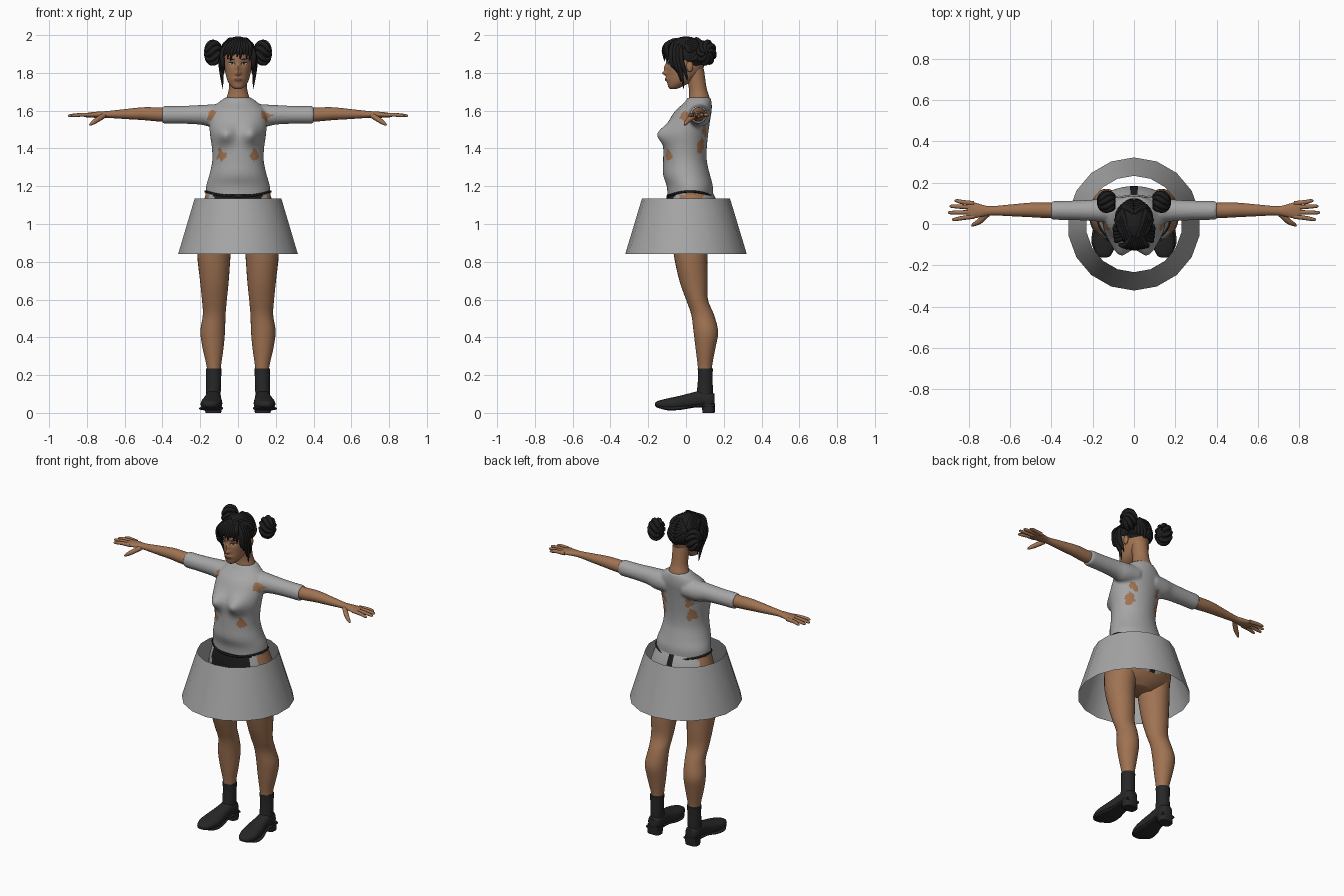
import bpy, bmesh
from math import sin, cos, pi, exp, radians, copysign
from mathutils import Vector, noise
from mathutils.bvhtree import BVHTree

if "Cube" in bpy.data.objects:
    bpy.data.objects.remove(bpy.data.objects["Cube"])


def material(name, r, g, b):
    m = bpy.data.materials.new(name)
    m.use_nodes = True
    m.diffuse_color = (r, g, b, 1)
    node = next(n for n in m.node_tree.nodes if n.type == 'BSDF_PRINCIPLED')
    node.inputs["Base Color"].default_value = (r, g, b, 1)
    node.inputs["Roughness"].default_value = 0.8
    return m


SKIN = material("skin brown", .35, .17, .085)
GREY = material("cloth grey", .38, .38, .38)
HAIR = material("hair black", .012, .012, .013)
SHOE = material("shoe charcoal", .02, .02, .021)
LIP = material("lip brown", .22, .075, .05)
WHITE = material("eye white", .5, .45, .4)


def spline(rows, steps):
    """Catmull-Rom interpolation between cross-sections."""
    v = [Vector(r) for r in rows]
    out = []
    for i in range(len(v) - 1):
        a, b, c, d = v[max(i - 1, 0)], v[i], v[i + 1], v[min(i + 2, len(v) - 1)]
        for k in range(steps):
            t = k / steps
            out.append(b + (c - a) * (t / 2) + (a * 2 - b * 5 + c * 4 - d) * (t * t / 2)
                       + (b * 3 - a - c * 3 + d) * (t ** 3 / 2))
    return out + [v[-1]]


def loft(bm, axis, rows, n=28, steps=4, power=1.0, side=1):
    """Skin rows of (position, centre a, centre b, radius a, radius b)."""
    rings = []
    for t, a, b, ra, rb in spline(rows, steps):
        ring = []
        for k in range(n):
            c, s = cos(2 * pi * k / n), sin(2 * pi * k / n)
            p = a + ra * copysign(abs(c) ** power, c)
            q = b + rb * copysign(abs(s) ** power, s)
            co = {'x': (t, p, q), 'y': (p, t, q), 'z': (p, q, t)}[axis]
            ring.append(bm.verts.new((co[0] * side, co[1], co[2])))
        rings.append(ring)
    for r, s in zip(rings, rings[1:]):
        for k in range(n):
            bm.faces.new((r[k], r[(k + 1) % n], s[(k + 1) % n], s[k]))
    bm.faces.new(rings[0])
    bm.faces.new(rings[-1])


def finish(name, bm, *mats, mirror=False, angle=50):
    bmesh.ops.recalc_face_normals(bm, faces=bm.faces)
    me = bpy.data.meshes.new(name)
    bm.to_mesh(me)
    bm.free()
    ob = bpy.data.objects.new(name, me)
    bpy.context.collection.objects.link(ob)
    for m in mats:
        me.materials.append(m)
    bpy.context.view_layer.objects.active = ob
    bpy.ops.object.select_all(action='DESELECT')
    ob.select_set(True)
    bpy.ops.object.shade_smooth_by_angle(angle=radians(angle))
    if mirror:
        ob.modifiers.new("mirror", 'MIRROR').use_clip = False
    return ob


def simple(name, mat, axis, rows, mirror=False, **kw):
    bm = bmesh.new()
    loft(bm, axis, rows, **kw)
    return finish(name, bm, mat, mirror=mirror)


def paint(ob, rule):
    for p in ob.data.polygons:
        p.material_index = rule(p.center)


def ball(bm, centre, radii, u=16, v=10):
    made = bmesh.ops.create_uvsphere(bm, u_segments=u, v_segments=v, radius=1)["verts"]
    for w in made:
        w.co = Vector(centre) + Vector([w.co[i] * radii[i] for i in range(3)])


def locks(name, mat, paths, depth, mirror=False, sides=2):
    """Tapered tubes; each path is a list of (x, y, z, thickness)."""
    cu = bpy.data.curves.new(name, 'CURVE')
    cu.dimensions = '3D'
    cu.bevel_depth, cu.bevel_resolution, cu.use_fill_caps = depth, sides, True
    for path in paths:
        pts = spline(path, 5)
        sp = cu.splines.new('POLY')
        sp.points.add(len(pts) - 1)
        for p, q in zip(sp.points, pts):
            p.co = (q[0], q[1], q[2], 1)
            p.radius = max(q[3], .05)
    ob = bpy.data.objects.new(name, cu)
    bpy.context.collection.objects.link(ob)
    cu.materials.append(mat)
    bpy.ops.object.select_all(action='DESELECT')
    bpy.context.view_layer.objects.active = ob
    ob.select_set(True)
    bpy.ops.object.convert(target='MESH')
    ob = bpy.context.view_layer.objects.active
    bpy.ops.object.shade_smooth_by_angle(angle=radians(60))
    if mirror:
        ob.modifiers.new("mirror", 'MIRROR')


# shirt: torso and sleeves fused into one skin
bm = bmesh.new()
loft(bm, 'z', [(1.14, 0, .022, .172, .12), (1.2, 0, .02, .169, .122), (1.26, 0, .003, .152, .124),
               (1.33, 0, -.005, .137, .116), (1.4, 0, -.005, .138, .115), (1.48, 0, 0, .149, .118),
               (1.55, 0, .02, .153, .108), (1.6, 0, .04, .145, .096), (1.64, 0, .062, .108, .074),
               (1.67, 0, .07, .067, .06)], n=48, steps=5)
for v in bm.verts:
    if v.co.y < 0:
        v.co.y -= .048 * exp(-((abs(v.co.x) - .07) / .045) ** 2 - ((v.co.z - 1.475) / .05) ** 2)
for s in (1, -1):
    loft(bm, 'x', [(.06, .068, 1.575, .065, .06), (.14, .068, 1.573, .06, .06), (.2, .066, 1.578, .052, .052),
                   (.3, .066, 1.578, .047, .047), (.38, .066, 1.578, .046, .047), (.4, .066, 1.578, .044, .045)], side=s)
shirt = finish("shirt", bm, GREY, SKIN)
rm = shirt.modifiers.new("fuse", 'REMESH')
rm.mode, rm.voxel_size, rm.use_smooth_shade = 'VOXEL', .008, True
sm = shirt.modifiers.new("soften", 'SMOOTH')
sm.iterations = 4
for m in ("fuse", "soften"):
    bpy.ops.object.modifier_apply(modifier=m)
TEARS = [((.095, -.1, 1.365), .03), ((.105, .085, 1.415), .036), ((.09, .11, 1.49), .03), ((.145, -.005, 1.575), .03)]


def torn(c):
    p = Vector((abs(c.x), c.y, c.z))
    rough = .022 * noise.noise(c * 38)
    hip = p.z < 1.142 + .9 * p.x ** 2 and 0 < p.y < .09
    return int(hip or any((p - Vector(t)).length + rough < r for t, r in TEARS))


paint(shirt, torn)

# waistband cord that dips at the centre
band = []
for k in range(41):
    a = 2 * pi * k / 40
    band.append((.172 * cos(a), .022 + .121 * sin(a), 1.146 + .026 * cos(a) ** 2, 1))
locks("waistband", HAIR, [band], .006)

# hips with underwear painted by direction
hips = simple("hips", SKIN, 'z', [(1.19, 0, .02, .158, .11), (1.12, 0, .028, .183, .135), (1.04, 0, .035, .205, .148),
                                  (.96, 0, .035, .212, .138), (.9, 0, .03, .18, .11), (.86, 0, .03, .09, .07)], n=64, steps=6)
hips.data.materials.append(GREY)
hips.data.materials.append(HAIR)


def underwear(c):
    x, low = abs(c.x), .93 + 1.1 * max(abs(c.x) - .04, 0)
    if c.z < low:
        return 0
    if c.y < -.03:
        return 2 if x < .13 else 1
    return (2 if x < .015 else 1) if c.y > .09 else 0


paint(hips, underwear)

# open flared skirt
bm = bmesh.new()
bmesh.ops.create_cone(bm, segments=18, radius1=.322, radius2=.233, depth=.295, cap_ends=False)
bmesh.ops.translate(bm, verts=bm.verts, vec=(0, 0, .9875))
finish("skirt", bm, GREY)

# legs, socks and shoes
simple("leg", SKIN, 'z', [(1.0, .115, .03, .09, .11), (.84, .127, .025, .088, .09), (.7, .125, .04, .076, .075),
                          (.6, .125, .058, .066, .058), (.52, .126, .088, .06, .06), (.43, .134, .105, .065, .065),
                          (.34, .132, .103, .055, .052), (.24, .128, .1, .037, .037), (.15, .128, .1, .034, .034)], mirror=True)
simple("sock", SHOE, 'z', [(.236, .129, .102, .041, .04), (.18, .129, .102, .04, .039), (.12, .13, .1, .039, .042),
                           (.06, .132, .095, .038, .045)], mirror=True)
simple("shoe", SHOE, 'y', [(-.163, .145, .045, .012, .008), (-.15, .145, .045, .034, .018), (-.1, .143, .046, .054, .03),
                           (-.04, .138, .052, .055, .037), (.02, .134, .064, .046, .04), (.08, .131, .075, .042, .042),
                           (.13, .13, .07, .04, .04), (.152, .13, .07, .025, .03)], power=.8, mirror=True)
simple("shoe_sole", SHOE, 'y', [(-.158, .146, .037, .025, .006), (-.1, .144, .024, .06, .01), (-.03, .14, .026, .06, .01),
                                (.04, .134, .036, .045, .008), (.15, .131, .04, .044, .01)], power=.7, mirror=True)
simple("shoe_heel", SHOE, 'z', [(.05, .131, .118, .045, .036), (0, .131, .12, .042, .032)], power=.7, mirror=True)

# forearms, hands and fingers
simple("forearm", SKIN, 'x', [(.34, .066, 1.58, .036, .038), (.42, .066, 1.58, .037, .037), (.5, .068, 1.584, .035, .034),
                              (.6, .066, 1.582, .028, .026), (.69, .064, 1.58, .022, .018), (.73, .064, 1.579, .028, .017),
                              (.78, .066, 1.577, .04, .014), (.805, .067, 1.576, .038, .011)], mirror=True)
fingers = []
for y, tip, fan in ((.1, .868, .012), (.08, .892, .006), (.057, .9, -.002), (.036, .88, -.014)):
    fingers.append([(.775, y, 1.577, 1), (.83, y + fan * .5, 1.578, .95), (tip - .012, y + fan, 1.574, .75), (tip, y + fan, 1.572, .35)])
fingers.append([(.71, .048, 1.574, 1.3), (.745, .015, 1.552, 1.25), (.77, 0, 1.535, .95), (.785, -.008, 1.524, .4)])
locks("fingers", SKIN, fingers, .011, mirror=True, sides=3)

# neck and head with nose, lips and eye sockets pushed out of the skull
simple("neck", SKIN, 'z', [(1.63, 0, .07, .07, .06), (1.67, 0, .07, .06, .055), (1.72, 0, .062, .048, .047), (1.82, 0, .045, .05, .05)])
bm = bmesh.new()
loft(bm, 'z', [(1.714, 0, -.068, .014, .015), (1.726, 0, -.058, .034, .036), (1.755, 0, -.035, .054, .064), (1.8, 0, -.012, .067, .091),
               (1.85, 0, -.002, .075, .102), (1.9, 0, 0, .078, .105), (1.94, 0, 0, .07, .09), (1.975, 0, .005, .04, .05),
               (1.985, 0, .005, .01, .01)], n=64, steps=7)
for v in bm.verts:
    x, y, z = v.co
    if y < 0:
        bridge = .014 * exp(-(x / .011) ** 2 - ((z - 1.825) / .022) ** 2)
        tip = .022 * exp(-(x / .014) ** 2 - ((z - 1.797) / .01) ** 2)
        mouth = .011 * exp(-(x / .025) ** 2 - ((z - 1.766) / .012) ** 2)
        socket = .008 * exp(-((abs(x) - .03) / .018) ** 2 - ((z - 1.848) / .012) ** 2)
        v.co.y -= bridge + tip + mouth - socket
surface = BVHTree.FromBMesh(bm)
for s in (1, -1):
    ball(bm, (.077 * s, .02, 1.835), (.01, .018, .03))
finish("head", bm, SKIN)


def plates(name, mat, cx, cz, w, h, lift, tilt=0, both=True):
    """Thin oval plates laid on the face."""
    bm = bmesh.new()
    for s in (1, -1) if both else (1,):
        def on(u, v):
            x, z = cx + w * u, cz + h * v + tilt * w * u
            hit = surface.ray_cast(Vector((x * s, -1, z)), Vector((0, 1, 0)))[0]
            return bm.verts.new((x * s, (hit.y if hit else -.05) - lift, z))
        mid, n = on(0, 0), 20
        inner = [on(.5 * cos(2 * pi * k / n), .5 * sin(2 * pi * k / n)) for k in range(n)]
        outer = [on(cos(2 * pi * k / n), sin(2 * pi * k / n)) for k in range(n)]
        for k in range(n):
            j = (k + 1) % n
            bm.faces.new((mid, inner[k], inner[j]))
            bm.faces.new((inner[k], outer[k], outer[j], inner[j]))
    finish(name, bm, mat)


plates("eye_lines", HAIR, .032, 1.85, .019, .0075, .0015, .12)
plates("eye_whites", WHITE, .032, 1.848, .015, .005, .0025, .12)
plates("irises", HAIR, .031, 1.848, .005, .005, .0035)
plates("eyebrows", HAIR, .036, 1.873, .021, .0035, .002, .15)
plates("lips", LIP, 0, 1.765, .023, .009, .0015, 0, False)
plates("nostrils", LIP, .007, 1.788, .004, .002, .0015)

# hair cap cut along a hairline that slopes down to the nape
C, R = Vector((0, 0, 1.893)), Vector((.089, .112, .1))
bm = bmesh.new()
ball(bm, C, R, 40, 28)
bmesh.ops.bisect_plane(bm, geom=bm.verts[:] + bm.edges[:] + bm.faces[:], plane_co=(0, -.1, 1.925),
                       plane_no=(0, .6, 1), clear_inner=True)
finish("hair_cap", bm, HAIR)


def scalp(az, el, r):
    d = Vector((cos(el) * sin(az), -cos(el) * cos(az), sin(el)))
    return (*(C + Vector([d[i] * R[i] for i in range(3)])), r)


# combed strands running to the buns, from the brow and from the nape
strands = []
for k in range(7):
    a = .1 + k * .22
    strands.append([scalp(a, .35, .5), scalp(a + .12, .85 - k * .04, 1), scalp(2.0 - k * .04, .95 - k * .12, 1), scalp(2.35, .5, .8)])
for k in range(6):
    strands.append([scalp(3.1 - k * .27, -.55 + k * .05, .6), scalp(2.95 - k * .17, -.1, 1.1), scalp(2.45, .35, .8)])
    strands.append([scalp(3.1, 1.1 - k * .22, .8), scalp(2.8, .85 - k * .12, 1.1), scalp(2.4, .4, .8)])
locks("combed_strands", HAIR, strands, .011, mirror=True)

# swept fringe and long side locks
fringe = []
for k in range(9):
    x = -.064 + k * .016
    drop = 1.9 - .014 * (k % 3) - .25 * abs(x - .01)
    fringe.append([(.4 * x + .012, -.06, 1.978, .7), (.8 * x + .008, -.102, 1.95, 1.2), (x, -.118 + 4 * x * x, 1.915, 1), (x * 1.06 - .006, -.118 + 5 * x * x, drop, .1)])
locks("fringe", HAIR, fringe, .011)
sides = []
for y, end, out in ((-.068, 1.8, .078), (-.05, 1.755, .084), (-.034, 1.715, .086), (-.016, 1.76, .087)):
    sides.append([(.05, y, 1.965, .7), (.082, y - .012, 1.91, 1.1), (out + .003, y - .006, 1.85, 1.2), (out, y + .012, (1.85 + end) / 2, .8), (out - .006, y + .022, end, .1)])
locks("side_locks", HAIR, sides, .012, mirror=True)

# coiled buns
bm = bmesh.new()
ball(bm, (.13, .108, 1.907), (.042, .044, .056))
finish("bun_core", bm, HAIR, mirror=True)
coils = []
for k in range(8):
    path = []
    for t in range(5):
        a, e = 2 * pi * k / 8 + t * .35, -.9 + t * .58
        path.append((.13 + .04 * sin(e), .108 + .042 * cos(e) * cos(a), 1.907 + .057 * cos(e) * sin(a), .8 + .3 * cos(e)))
    coils.append(path)
locks("bun_coils", HAIR, coils, .013, mirror=True)
